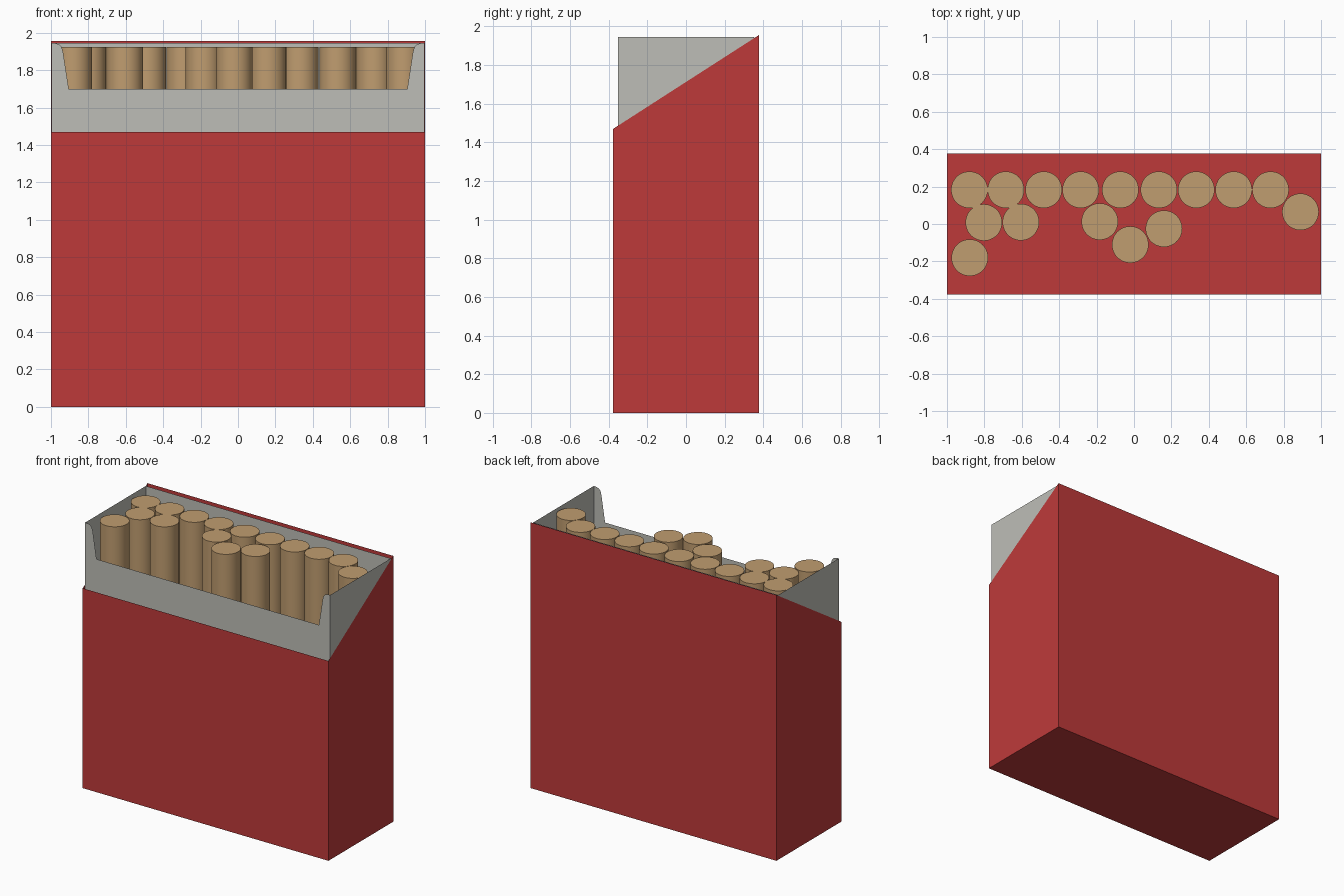
import bpy
import bmesh

cube = bpy.data.objects.get("Cube")
if cube:
    bpy.data.objects.remove(cube, do_unlink=True)


def make_material(name, rgb):
    mat = bpy.data.materials.new(name)
    mat.use_nodes = True
    mat.diffuse_color = (*rgb, 1)
    mat.node_tree.nodes["Principled BSDF"].inputs["Base Color"].default_value = (*rgb, 1)
    return mat


def make_sheets(name, polygons, mat):
    """Thin card object made from a list of flat polygons."""
    bm = bmesh.new()
    for poly in polygons:
        bm.faces.new([bm.verts.new(p) for p in poly])
    bmesh.ops.remove_doubles(bm, verts=bm.verts, dist=0.0005)
    bmesh.ops.recalc_face_normals(bm, faces=bm.faces)
    mesh = bpy.data.meshes.new(name)
    bm.to_mesh(mesh)
    bm.free()
    mesh.materials.append(mat)
    obj = bpy.data.objects.new(name, mesh)
    bpy.context.collection.objects.link(obj)
    return obj


red = make_material("red card", (0.515, 0.042, 0.042))
grey = make_material("grey liner", (0.515, 0.515, 0.474))
tan = make_material("tan paper", (0.527, 0.337, 0.162))

# Outer carton: open top, sides sloping up to the back
W, D, LOW, HIGH = 1.0, 0.377, 1.47, 1.955
side = [(-D, 0), (D, 0), (D, HIGH), (-D, LOW)]
carton = [[(x, y, z) for y, z in side] for x in (-W, W)]
for y, top in ((-D, LOW), (D, HIGH)):
    carton.append([(-W, y, 0), (W, y, 0), (W, y, top), (-W, y, top)])
carton.append([(-W, -D, 0), (W, -D, 0), (W, D, 0), (-W, D, 0)])
make_sheets("carton", carton, red)

# Inner liner: plain back and sides, front with a rounded notch
w, d, base, top = 0.997, 0.352, 0.003, 1.945
liner = [[(x, -d, base), (x, d, base), (x, d, top), (x, -d, top)] for x in (-w, w)]
liner.append([(-w, d, base), (w, d, base), (w, d, top), (-w, d, top)])
notch = [(w, base), (w, top), (0.975, 1.944), (0.955, 1.937), (0.942, 1.922),
         (0.935, 1.895), (0.905, 1.7)]
outline = notch + [(-x, z) for x, z in reversed(notch)]
liner.append([(x, -d, z) for x, z in outline])
make_sheets("liner", liner, grey)

# Sticks: back row, then the loose ones in front
places = [(x, 0.183) for x in (-0.88, -0.685, -0.483, -0.285, -0.073,
                               0.133, 0.333, 0.533, 0.73)]
places += [(0.89, 0.065), (-0.803, 0.008), (-0.605, 0.01), (-0.183, 0.013),
           (-0.02, -0.11), (0.16, -0.025), (-0.878, -0.18)]
height = 1.925
for i, (x, y) in enumerate(places):
    bpy.ops.mesh.primitive_cylinder_add(vertices=48, radius=0.098, depth=height - base,
                                        location=(x, y, (height + base) / 2))
    stick = bpy.context.object
    stick.name = f"stick_{i + 1}"
    stick.data.materials.append(tan)
    bpy.ops.object.shade_smooth_by_angle()
